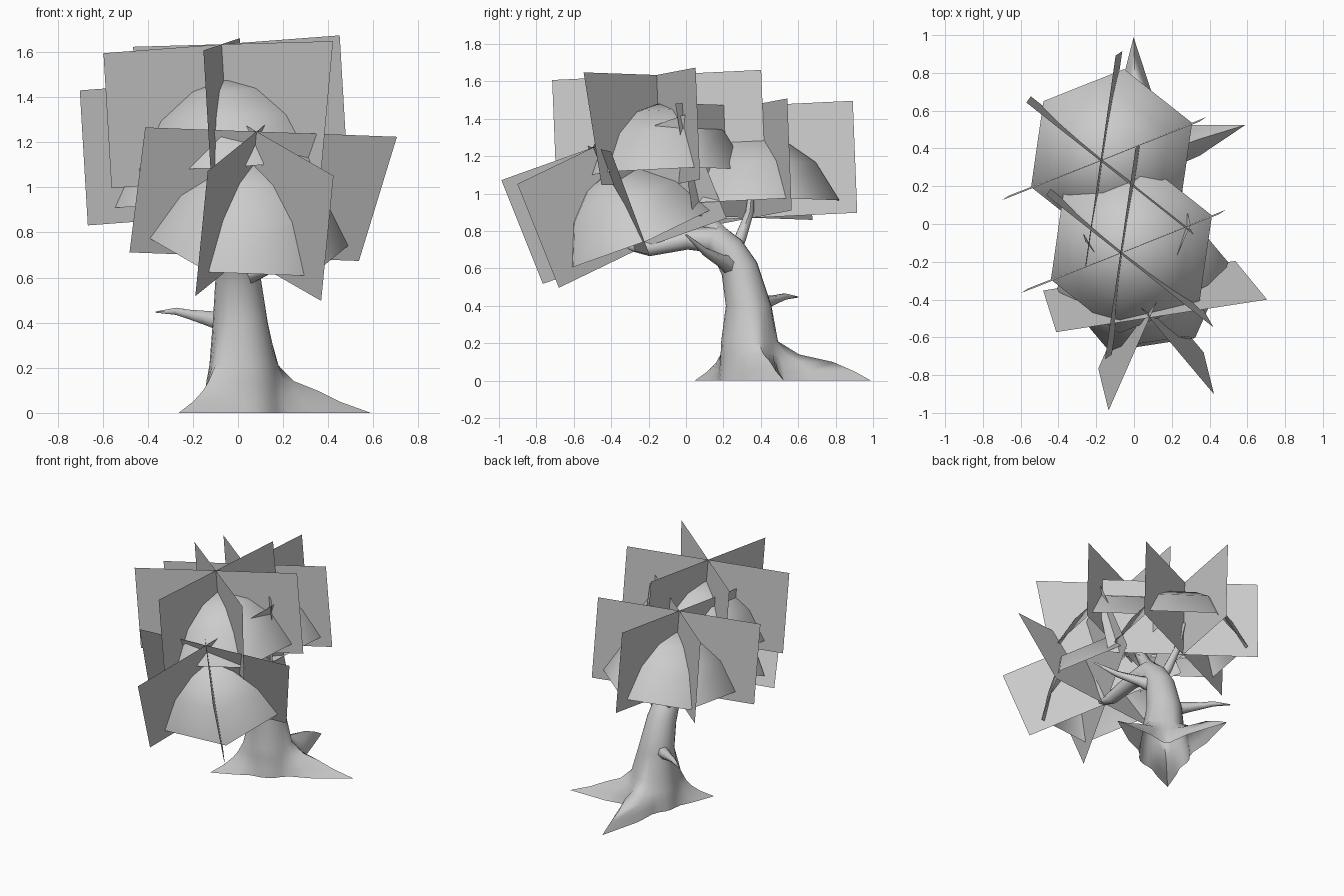
import bpy, bmesh, math
from mathutils import Vector, Matrix

if "Cube" in bpy.data.objects:
    bpy.data.objects.remove(bpy.data.objects["Cube"], do_unlink=True)

grey = bpy.data.materials.new("plain_grey")
grey.use_nodes = True
colour = (0.6, 0.6, 0.6, 1)
grey.diffuse_color = colour
grey.node_tree.nodes["Principled BSDF"].inputs["Base Color"].default_value = colour

PHASE = 2                        # turn of every ring, in degrees
ROOT_ANGLES = (17, 92, 227)      # left, back and front root


def finish(name, bm, smooth=None):
    mesh = bpy.data.meshes.new(name)
    bm.to_mesh(mesh)
    bm.free()
    mesh.materials.append(grey)
    obj = bpy.data.objects.new(name, mesh)
    bpy.context.collection.objects.link(obj)
    if smooth:
        bpy.ops.object.select_all(action='DESELECT')
        obj.select_set(True)
        bpy.context.view_layer.objects.active = obj
        bpy.ops.object.shade_smooth_by_angle(angle=math.radians(smooth))


def root_bulge(angle, reach):
    """Extra radius of a ring where the roots leave the trunk."""
    total = 0
    for root, extra in zip(ROOT_ANGLES, reach):
        away = abs((angle - root + 180) % 360 - 180)
        total += extra * max(0, 1 - away / 45) ** 2.5
    return total


def limb(name, path, sides=6):
    """Tapered tube through (x, y, z, radius) stations; a level ring if root reaches follow."""
    bm = bmesh.new()
    pts = [Vector(p[:3]) for p in path]
    rings = []
    for i, (p, station) in enumerate(zip(pts, path)):
        reach = station[4:]
        t = (pts[min(i + 1, len(pts) - 1)] - pts[max(i - 1, 0)]).normalized()
        if reach:
            t = Vector((0, 0, 1))
        ref = Vector((1, 0, 0)) if abs(t.x) < 0.7 else Vector((0, 1, 0))
        a = (ref - t * ref.dot(t)).normalized()
        b = t.cross(a)
        ring = []
        for k in range(sides):
            deg = PHASE + 360 * k / sides
            ang = math.radians(deg)
            r = station[3] + root_bulge(deg, reach)
            ring.append(bm.verts.new(p + (a * math.cos(ang) + b * math.sin(ang)) * r))
        rings.append(ring)
    for r, s in zip(rings, rings[1:]):
        for k in range(sides):
            n = (k + 1) % sides
            bm.faces.new((r[k], r[n], s[n], s[k]))
    bm.faces.new(rings[-1])
    bmesh.ops.recalc_face_normals(bm, faces=bm.faces)
    finish(name, bm, 60)


def cluster(name, centre, up, along):
    """Three crossed leaf cards and a six-sided open leaf dome."""
    x = Vector(along).normalized()
    u = Vector(up)
    u = (u - x * u.dot(x)).normalized()
    y = u.cross(x)
    frame = Matrix.Translation(centre) @ Matrix((x, y, u)).transposed().to_4x4()

    # Each card: angle, then outer and inner ends along the top and the bottom edge
    cards = bmesh.new()
    for deg, top_out, top_in, low_out, low_in in ((0, 0.565, -0.565, 0.565, -0.565),
                                                  (60, 0.565, -0.565, 0.565, -0.565),
                                                  (-60, 0.63, -0.5, 0.515, -0.515)):
        d = Vector((math.cos(math.radians(deg)), math.sin(math.radians(deg)), 0))
        h = Vector((0, 0, 0.3))
        corners = (d * low_in - h, d * low_out - h, d * top_out + h, d * top_in + h)
        cards.faces.new([cards.verts.new(frame @ c) for c in corners])
    finish(name + "_leaf_cards", cards)

    dome = bmesh.new()
    rings = []
    for radius, z in ((0.46, -0.23), (0.34, -0.02), (0.18, 0.1)):
        rings.append([dome.verts.new(frame @ Vector((
            0.03 + radius * math.cos(k * math.pi / 3),
            radius * math.sin(k * math.pi / 3), z))) for k in range(6)])
    apex = dome.verts.new(frame @ Vector((0.02, 0, 0.145)))
    for r, s in zip(rings, rings[1:]):
        for k in range(6):
            n = (k + 1) % 6
            dome.faces.new((r[k], r[n], s[n], s[k]))
    for k in range(6):
        dome.faces.new((rings[-1][k], rings[-1][(k + 1) % 6], apex))
    finish(name + "_leaf_dome", dome, 60)


# Leaning trunk that spreads into three roots
limb("trunk_and_roots", [(0.02, 0.35, 0, 0.175, 0.42, 0.465, 0.24),
                         (0.02, 0.35, 0.05, 0.17, 0.28, 0.38, 0.15),
                         (0.02, 0.35, 0.1, 0.165, 0.18, 0.27, 0.09),
                         (0.02, 0.345, 0.14, 0.16, 0.08, 0.1, 0.06),
                         (0.02, 0.335, 0.21, 0.147, 0.02, 0.01, 0.03),
                         (0.01, 0.335, 0.4, 0.122, 0, 0, 0),
                         (0, 0.285, 0.6, 0.1), (0, 0.225, 0.7, 0.088), (0, 0.14, 0.79, 0.065)], 24)

# Boughs reaching into the leaves
limb("front_bough", [(0, 0.23, 0.68, 0.085), (0.01, 0.13, 0.76, 0.075), (0.02, 0, 0.755, 0.055),
                     (0.03, -0.2, 0.71, 0.045), (0.03, -0.29, 0.72, 0.035), (0.04, -0.36, 0.95, 0.015)], 8)
limb("upper_bough", [(0, 0.2, 0.75, 0.065), (-0.01, 0.11, 0.86, 0.045),
                     (-0.03, 0, 1.03, 0.03), (-0.05, -0.12, 1.25, 0.01)])
limb("back_bough", [(-0.02, 0.23, 0.66, 0.055), (-0.06, 0.29, 0.76, 0.035),
                    (-0.1, 0.34, 0.9, 0.025), (-0.15, 0.36, 1.12, 0.01)])
limb("left_bough", [(0.02, 0.25, 0.61, 0.06), (0.12, 0.19, 0.64, 0.035),
                    (0.24, 0.1, 0.69, 0.022), (0.36, 0, 0.78, 0.005)])
limb("twig", [(-0.05, 0.36, 0.4, 0.05), (-0.14, 0.43, 0.42, 0.035),
              (-0.21, 0.48, 0.435, 0.024), (-0.27, 0.53, 0.45, 0.018), (-0.365, 0.6, 0.447, 0.003)])

# Leaf clusters
cluster("back", (-0.16, 0.345, 1.17), (-0.06, -0.04, 1), (0.93, 0.37, 0.07))
cluster("top", (-0.055, -0.145, 1.335), (-0.06, -0.04, 1), (0.93, 0.37, 0.07))
cluster("front", (0.055, -0.385, 0.97), (0.09, -0.367, 0.914), (0.381, 0.863, 0.308))
